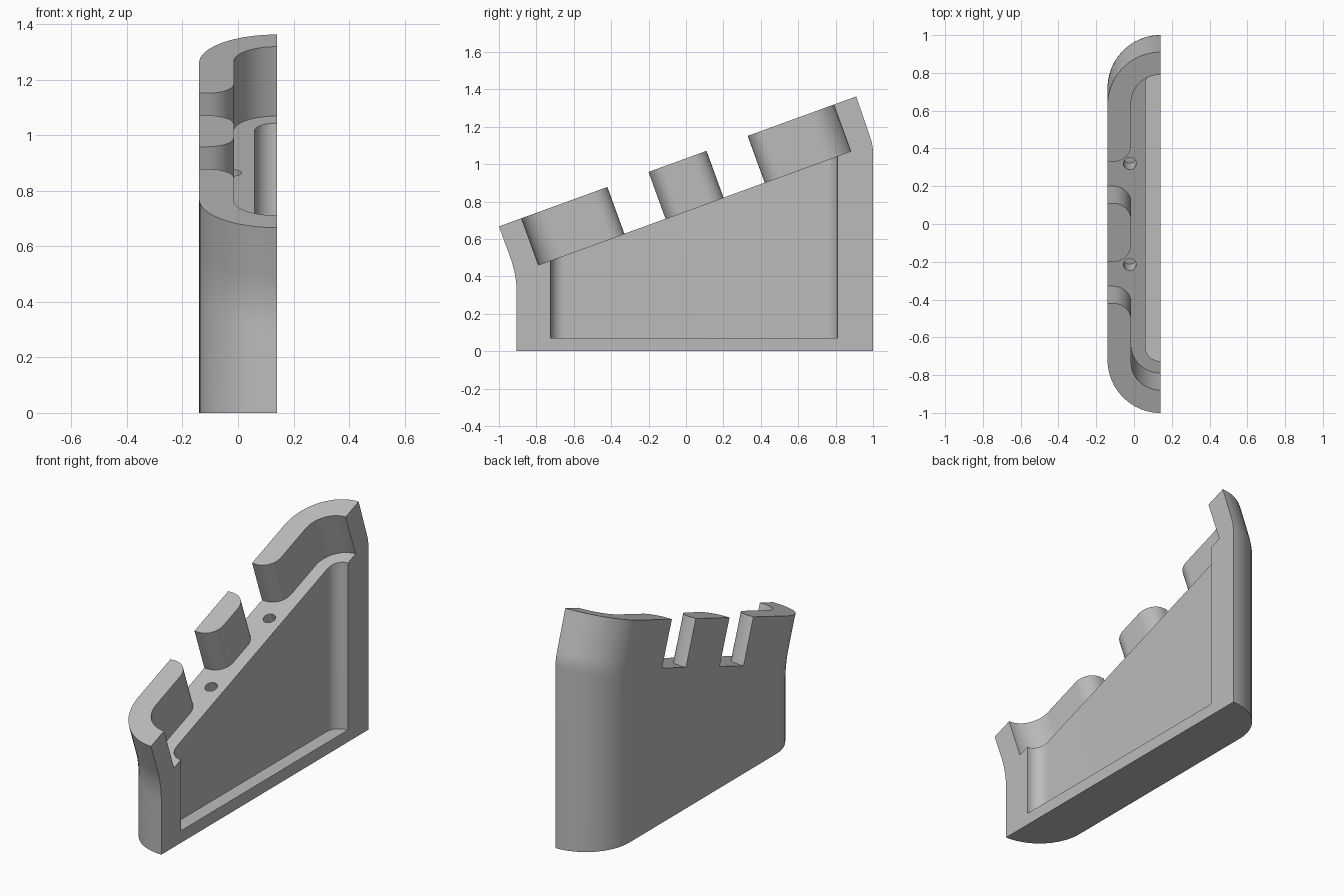
import bpy, bmesh, math
from mathutils import Vector

cube = bpy.data.objects.get("Cube")
if cube:
    bpy.data.objects.remove(cube, do_unlink=True)

TILT = math.radians(20)
ALONG = Vector((0, math.cos(TILT), math.sin(TILT)))    # up the sloping top
UP = Vector((0, -math.sin(TILT), math.cos(TILT)))      # square to the sloping top
TOP_FRONT = Vector((0, -1, 0.667))
HALF = 0.14
FLOOR = -0.266                                         # tray floor below the rim

grey = bpy.data.materials.new("light grey")
grey.use_nodes = True
grey.diffuse_color = (0.5, 0.5, 0.5, 1)
grey.node_tree.nodes["Principled BSDF"].inputs["Base Color"].default_value = (0.5, 0.5, 0.5, 1)


def rounded(corners, steps=14):
    """2D outline from (a, b, radius) corners, each replaced by an arc."""
    out = []
    for i, (a, b, r) in enumerate(corners):
        p = Vector((a, b))
        if not r:
            out.append(p)
            continue
        d1 = (Vector(corners[i - 1][:2]) - p).normalized()
        d2 = (Vector(corners[(i + 1) % len(corners)][:2]) - p).normalized()
        half = d1.angle(d2) / 2
        t = r / math.tan(half)
        centre = p + (d1 + d2).normalized() * (r / math.sin(half))
        v1, v2 = p + d1 * t - centre, p + d2 * t - centre
        for k in range(steps + 1):
            out.append(centre + v1.lerp(v2, k / steps).normalized() * r)
    return out


def loft(name, rings):
    """Closed solid through a list of equal rings."""
    bm = bmesh.new()
    loops = [[bm.verts.new(p) for p in ring] for ring in rings]
    n = len(loops[0])
    for lo, hi in zip(loops, loops[1:]):
        for i in range(n):
            j = (i + 1) % n
            bm.faces.new((lo[i], lo[j], hi[j], hi[i]))
    bm.faces.new(loops[0][::-1])
    bm.faces.new(loops[-1])
    bmesh.ops.recalc_face_normals(bm, faces=bm.faces)
    mesh = bpy.data.meshes.new(name)
    bm.to_mesh(mesh)
    bm.free()
    mesh.materials.append(grey)
    obj = bpy.data.objects.new(name, mesh)
    bpy.context.collection.objects.link(obj)
    return obj


def tilted(outline, height):
    return [TOP_FRONT + ALONG * p.x + UP * height + Vector((p.y, 0, 0)) for p in outline]


# Body: half-stadium footprint carried up walls that bend forward
y0, y1 = -0.905, 1.0
footprint = rounded([(y0, HALF, 0), (y0, -HALF, 0.279), (y1, -HALF, 0.279), (y1, HALF, 0)])
front_edge = rounded([(y0, 0, 0), (y0, 0.407, 0.567), (-1, 0.667, 0)], 8)
back_edge = rounded([(y1, 0, 0), (y1, 1.1, 0.25), (0.91, 1.362, 0)], 8)
rings = []
for f, b in zip(front_edge, back_edge):
    ring = []
    for p in footprint:
        q = f.lerp(b, (p.x - y0) / (y1 - y0))
        ring.append(Vector((p.y, q.x, q.y)))
    rings.append(ring)
body = loft("half_holder_body", rings)

# Tray recess with two slots through the outer wall
inner, out, open_side = -0.015, -0.3, 0.3
corners = [(0.128, open_side, 0), (0.128, inner, 0.155)]
for start, end in ((0.617, 0.851), (1.181, 1.415)):
    corners += [(start, inner, 0.095), (start, out, 0), (end, out, 0), (end, inner, 0.095)]
corners += [(1.905, inner, 0.155), (1.905, open_side, 0)]
tray = rounded(corners)
cutters = [loft("tray_cutter", [tilted(tray, FLOOR), tilted(tray, 0.3)])]

# Lower cavity, open to the tray and to the flat side
cavity = rounded([(-0.725, open_side, 0), (-0.725, 0.06, 0.075),
                  (0.81, 0.06, 0.075), (0.81, open_side, 0)])
cutters.append(loft("cavity_cutter", [
    [Vector((p.y, p.x, 0.07)) for p in cavity],
    [Vector((p.y, p.x, 0.78 + p.x * math.tan(TILT))) for p in cavity]]))

# Small round holes in the tray floor beside each slot
for y in (-0.215, 0.32):
    u = (y + 1 + FLOOR * math.sin(TILT)) / math.cos(TILT)
    circle = [Vector((u + 0.034 * math.cos(k * math.tau / 32),
                      -0.022 + 0.034 * math.sin(k * math.tau / 32))) for k in range(32)]
    cutters.append(loft("hole_cutter", [tilted(circle, FLOOR - 0.1), tilted(circle, FLOOR + 0.05)]))

# Carve the body, then drop the cutters
bpy.ops.object.select_all(action='DESELECT')
bpy.context.view_layer.objects.active = body
body.select_set(True)
for cutter in cutters:
    cutter.hide_render = True
    mod = body.modifiers.new("cut", 'BOOLEAN')
    mod.operation = 'DIFFERENCE'
    mod.solver = 'EXACT'
    mod.object = cutter
    bpy.ops.object.modifier_apply(modifier=mod.name)
    bpy.data.objects.remove(cutter, do_unlink=True)
bpy.ops.object.shade_smooth_by_angle(angle=math.radians(25))
